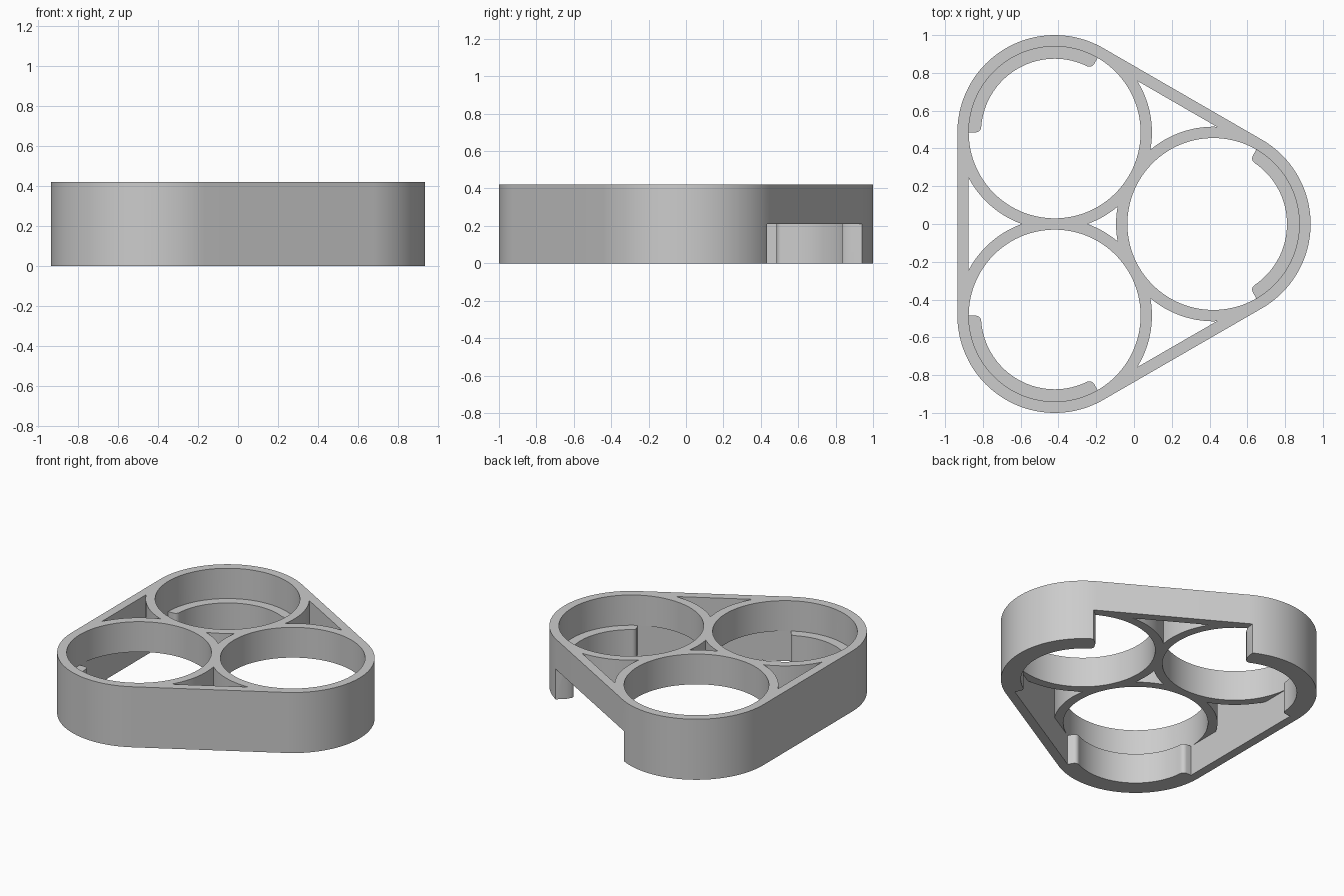
import bpy
import bmesh
from math import sin, cos, asin, acos, radians, degrees
from mathutils import Vector
from mathutils.geometry import tessellate_polygon

cube = bpy.data.objects.get("Cube")
if cube:
    bpy.data.objects.remove(cube, do_unlink=True)

SPREAD = 0.56        # cup centres from the middle pocket
MIDDLE = Vector((-SPREAD / 4, 0, 0))
OUTER, INNER, LIP = 0.515, 0.455, 0.39
STEP, HEIGHT = 0.21, 0.42
FILLET = 0.03
TURNS = (120, 240, 0)


def polar(centre, radius, angle):
    a = radians(angle)
    return Vector((centre.x + radius * cos(a), centre.y + radius * sin(a), 0))


def arc(centre, radius, start, end, steps=48):
    return [polar(centre, radius, start + (end - start) * i / steps)
            for i in range(steps + 1)]


def cup(turn):
    return polar(MIDDLE, SPREAD, turn)


def prism(name, loops, low, high):
    """Solid between two heights; loops after the first are holes."""
    bm = bmesh.new()
    bottom, top = [], []
    for loop in loops:
        b = [bm.verts.new((p.x, p.y, low)) for p in loop]
        t = [bm.verts.new((p.x, p.y, high)) for p in loop]
        for i in range(len(loop)):
            bm.faces.new((b[i - 1], b[i], t[i], t[i - 1]))
        bottom += b
        top += t
    for tri in tessellate_polygon(loops):
        bm.faces.new([bottom[i] for i in tri])
        bm.faces.new([top[i] for i in tri])
    bmesh.ops.recalc_face_normals(bm, faces=bm.faces[:])
    mesh = bpy.data.meshes.new(name)
    bm.to_mesh(mesh)
    bm.free()
    obj = bpy.data.objects.new(name, mesh)
    bpy.context.collection.objects.link(obj)
    return obj


def outer_arc(turn):
    return arc(cup(turn), OUTER, turn - 60, turn + 60)


def lip(turn):
    """Inner support ledge with rounded ends."""
    c, a, b = cup(turn), turn - 60, turn + 60
    d = degrees(asin(FILLET / (LIP + FILLET)))
    first = arc(polar(c, LIP + FILLET, a + d), FILLET, a + 270, a + d + 180, 8)
    last = arc(polar(c, LIP + FILLET, b - d), FILLET, b - d + 180, b + 90, 8)
    middle = arc(c, LIP, a + d, b - d)[1:-1]
    return [polar(c, INNER, a)] + first + middle + last + [polar(c, INNER, b)]


# Upper tier: rounded triangle pierced by three cups and four pockets
touch = degrees(acos(SPREAD * cos(radians(30)) / OUTER))
wall = degrees(acos(INNER / OUTER))
hull = [p for t in TURNS for p in outer_arc(t)]
bores = [arc(cup(t), INNER, t - 60, t + 300, 144)[:-1] for t in TURNS]
side_pockets = [
    arc(cup(t), OUTER, t + 60 + wall, t + 150 - touch, 24)
    + arc(cup(t + 120), OUTER, t - 30 + touch, t + 60 - wall, 24)[1:]
    for t in TURNS]
middle_pocket = [p for t in TURNS for p in
                 arc(cup(t), OUTER, t + 210 - touch, t + 150 + touch, 12)[:-1]]
tray = prism("ring_tray", [hull, *bores, *side_pockets, middle_pocket], STEP, HEIGHT)

# Lower tier: skirt with lips, left open along one side
skirt_outer = outer_arc(120)[1:] + outer_arc(240) + outer_arc(0)[:-1]
skirt_inner = [p for t in TURNS for p in lip(t)]
skirt = prism("skirt", [skirt_outer + skirt_inner[::-1]], 0, STEP)

# Fuse both tiers into one solid
union = tray.modifiers.new("fuse_skirt", 'BOOLEAN')
union.operation = 'UNION'
union.solver = 'EXACT'
union.object = skirt
bpy.ops.object.select_all(action='DESELECT')
bpy.context.view_layer.objects.active = tray
tray.select_set(True)
bpy.ops.object.modifier_apply(modifier=union.name)
bpy.data.objects.remove(skirt, do_unlink=True)
bpy.ops.object.shade_smooth_by_angle(angle=radians(30))

# Plain grey finish
grey = bpy.data.materials.new("plain_grey")
grey.use_nodes = True
colour = (0.604, 0.604, 0.604, 1)
grey.diffuse_color = colour
grey.node_tree.nodes["Principled BSDF"].inputs["Base Color"].default_value = colour
tray.data.materials.clear()
tray.data.materials.append(grey)
